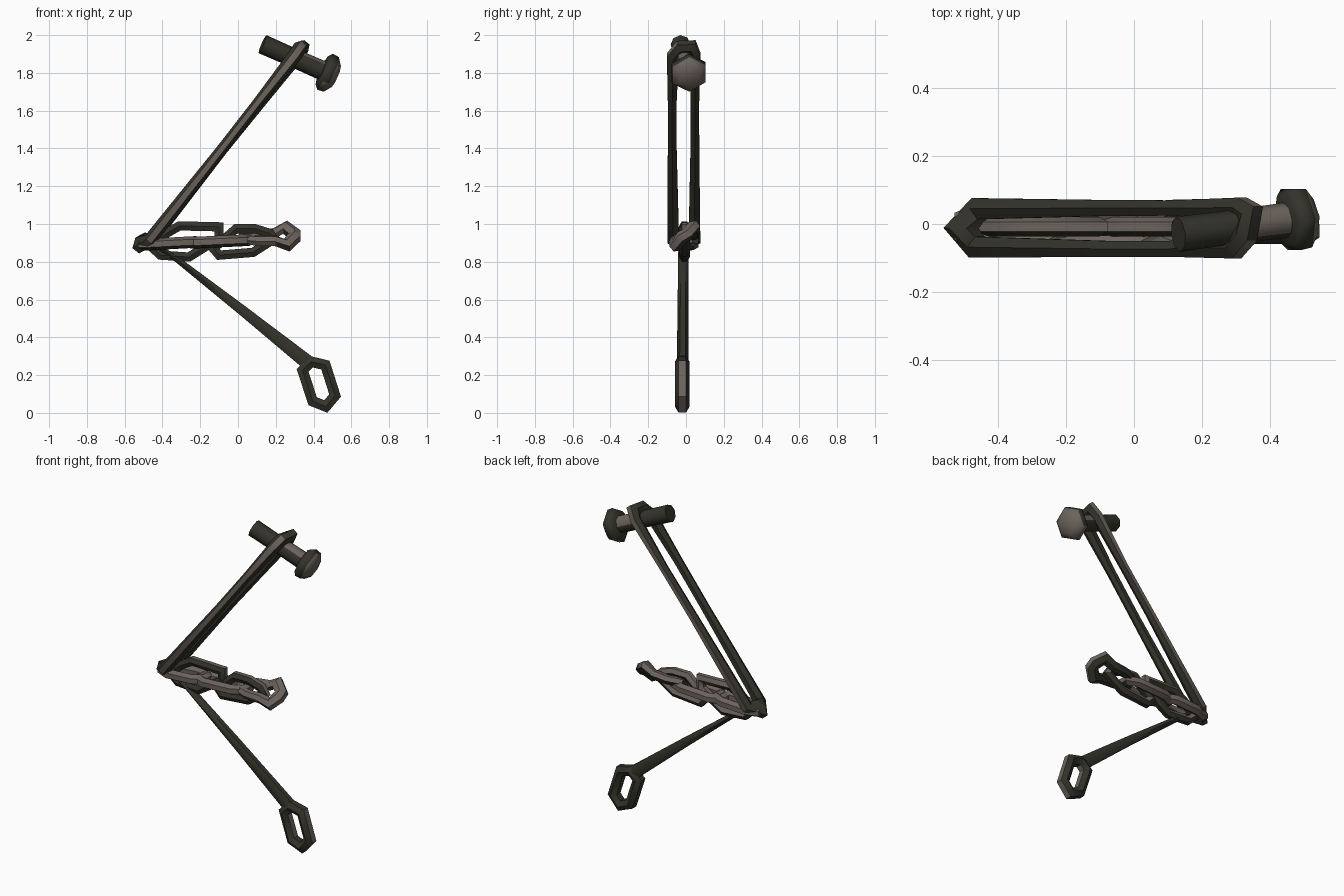
import bpy, bmesh, math
from mathutils import Vector as V

if "Cube" in bpy.data.objects:
    bpy.data.objects.remove(bpy.data.objects["Cube"])


def material(name, rgb):
    m = bpy.data.materials.new(name)
    m.diffuse_color = (*rgb, 1)
    m.use_nodes = True
    m.node_tree.nodes["Principled BSDF"].inputs["Base Color"].default_value = m.diffuse_color
    return m


DARK = material("dark iron", (0.034, 0.033, 0.024))
LIGHT = material("worn iron", (0.15, 0.125, 0.108))


def tube(name, pts, radii, normal, closed=False, sides=6, flat=1.0, rule=None):
    """Sweep a polygon along a path lying near the plane with the given normal.
    flat scales the section along that normal.
    rule(face normal, face centre) picks the worn iron faces."""
    pts = [V(p) for p in pts]
    count = len(pts)
    if not isinstance(radii, (list, tuple)):
        radii = [radii] * count
    if not isinstance(flat, (list, tuple)):
        flat = [flat] * count
    n = V(normal).normalized()
    bm = bmesh.new()
    rings = []
    for i, p in enumerate(pts):
        a = pts[i - 1] if closed or i else None
        b = pts[(i + 1) % count] if closed or i < count - 1 else None
        t0 = (p - a).normalized() if a is not None else (b - p).normalized()
        t1 = (b - p).normalized() if b is not None else t0
        t = (t0 + t1).normalized()
        miter = min(1.5, 1 / max(0.3, t.dot(t0)))
        u = n.cross(t).normalized()
        ring = []
        for k in range(sides):
            ang = 2 * math.pi * k / sides
            ring.append(bm.verts.new(p + radii[i] * (
                n * math.cos(ang) * flat[i] + u * math.sin(ang) * miter)))
        rings.append(ring)
    for i in range(count if closed else count - 1):
        r, s = rings[i], rings[(i + 1) % count]
        for k in range(sides):
            j = (k + 1) % sides
            bm.faces.new((r[k], r[j], s[j], s[k]))
    if not closed:
        bm.faces.new(rings[0][::-1])
        bm.faces.new(rings[-1])
    bmesh.ops.recalc_face_normals(bm, faces=bm.faces)
    bm.normal_update()
    for f in bm.faces:
        if rule and rule(f.normal, f.calc_center_median()):
            f.material_index = 1
    me = bpy.data.meshes.new(name)
    bm.to_mesh(me)
    bm.free()
    me.materials.append(DARK)
    me.materials.append(LIGHT)
    me.shade_smooth()
    me.set_sharp_from_angle(angle=math.radians(50))
    ob = bpy.data.objects.new(name, me)
    bpy.context.collection.objects.link(ob)
    return ob


# Cross bar with its domed head
start = V((0.13, -0.03, 1.952))
axis = V((0.345, 0.045, -0.152)).normalized()
side = axis.cross(V((0, 1, 0)))
tube("cross_bar", [start, start + axis * 0.19, start + axis * 0.37],
     [0.052, 0.05, 0.052], side, sides=8,
     rule=lambda n, c: c.x > 0.3 and n.z > -0.3 and n.y > -0.5 and n.x < 0.8)
tube("bar_head", [start + axis * d for d in (0.345, 0.365, 0.40, 0.43)],
     [0.082, 0.104, 0.100, 0.06], side, sides=6,
     rule=lambda n, c: n.x > 0.5 or n.z < -0.5)

# Long shackle: closed loop hanging from the bar, thin in the middle of each leg
loop_normal = V((-1.04, 0, 0.84))
tube("shackle",
     [(-0.508, -0.012, 0.90), (-0.462, -0.068, 0.92), (-0.08, -0.073, 1.405),
      (0.11, -0.073, 1.65), (0.295, -0.07, 1.885), (0.328, -0.03, 1.935),
      (0.343, 0.03, 1.935), (0.315, 0.048, 1.89), (0.12, 0.047, 1.64),
      (-0.08, 0.047, 1.395), (-0.455, 0.045, 0.92)],
     [0.045, 0.035, 0.027, 0.027, 0.036, 0.037, 0.036, 0.034, 0.026, 0.027,
      0.035],
     loop_normal, closed=True,
     rule=lambda n, c: abs(n.y) > 0.8 and n.y * (c.y + 0.012) > 0)


# Chain: upright skewed links alternating with level links
def upright_rule(n, c):
    return n.y > -0.5 and n.z > -0.2


for i, outline in enumerate((
        [(-0.46, 0.88), (-0.41, 0.835), (-0.26, 0.825),
         (-0.10, 0.925), (-0.10, 0.985), (-0.31, 0.99), (-0.38, 0.95)],
        [(-0.13, 0.87), (-0.10, 0.835), (0.08, 0.85),
         (0.19, 0.92), (0.17, 0.95), (0.09, 0.975), (-0.01, 0.975)])):
    tube(f"upright_link_{i + 1}", [(x, -0.008, z) for x, z in outline], 0.028,
         (0, 1, 0), closed=True, rule=upright_rule)

for i, (x0, x1, z0, z1) in enumerate(((-0.50, -0.22, 0.89, 0.905),
                                      (-0.25, 0.06, 0.90, 0.915))):
    mid = lambda f: z0 + (z1 - z0) * f
    tube(f"level_link_{i + 1}",
         [(x0, -0.03, z0), (x0 + 0.06, -0.06, mid(0.2)),
          (x1 - 0.06, -0.06, mid(0.8)), (x1, -0.03, z1), (x1, 0.015, z1),
          (x1 - 0.06, 0.04, mid(0.8)), (x0 + 0.06, 0.04, mid(0.2)),
          (x0, 0.015, z0)],
         0.031, (0, 0, 1), closed=True,
         rule=lambda n, c: n.z > -0.4 or c.y > 0)

# Last link, twisted, with flared corners at its free end
tube("end_link",
     [(0.03, -0.03, 0.915), (0.10, -0.058, 0.912), (0.20, -0.06, 0.91),
      (0.258, -0.05, 0.888), (0.298, -0.022, 0.93), (0.298, 0.008, 0.945),
      (0.25, 0.036, 0.983), (0.19, 0.043, 0.95), (0.10, 0.043, 0.942),
      (0.03, 0.015, 0.935)],
     [0.028, 0.028, 0.03, 0.035, 0.036, 0.036, 0.035, 0.03, 0.028, 0.028],
     (0, -0.6, 0.8), closed=True,
     rule=lambda n, c: n.z > 0.1 or n.x > 0.7 or (c.x < 0.22 and n.y < -0.5))

# Tapered rod down to the lower ring
tube("tapered_rod",
     [(-0.42, -0.015, 0.88), (-0.32, -0.015, 0.81), (0.02, -0.016, 0.545),
      (0.365, -0.018, 0.27)],
     [0.015, 0.018, 0.031, 0.045], (0, 1, 0), flat=[1.7, 1.5, 0.93, 0.68])
tube("lower_ring",
     [(x, -0.02, z) for x, z in (
         (0.388, 0.271), (0.463, 0.253), (0.514, 0.092), (0.465, 0.034),
         (0.395, 0.062), (0.342, 0.225))],
     0.032, (0, 1, 0), closed=True, flat=1.22, rule=lambda n, c: n.x > 0.55)
